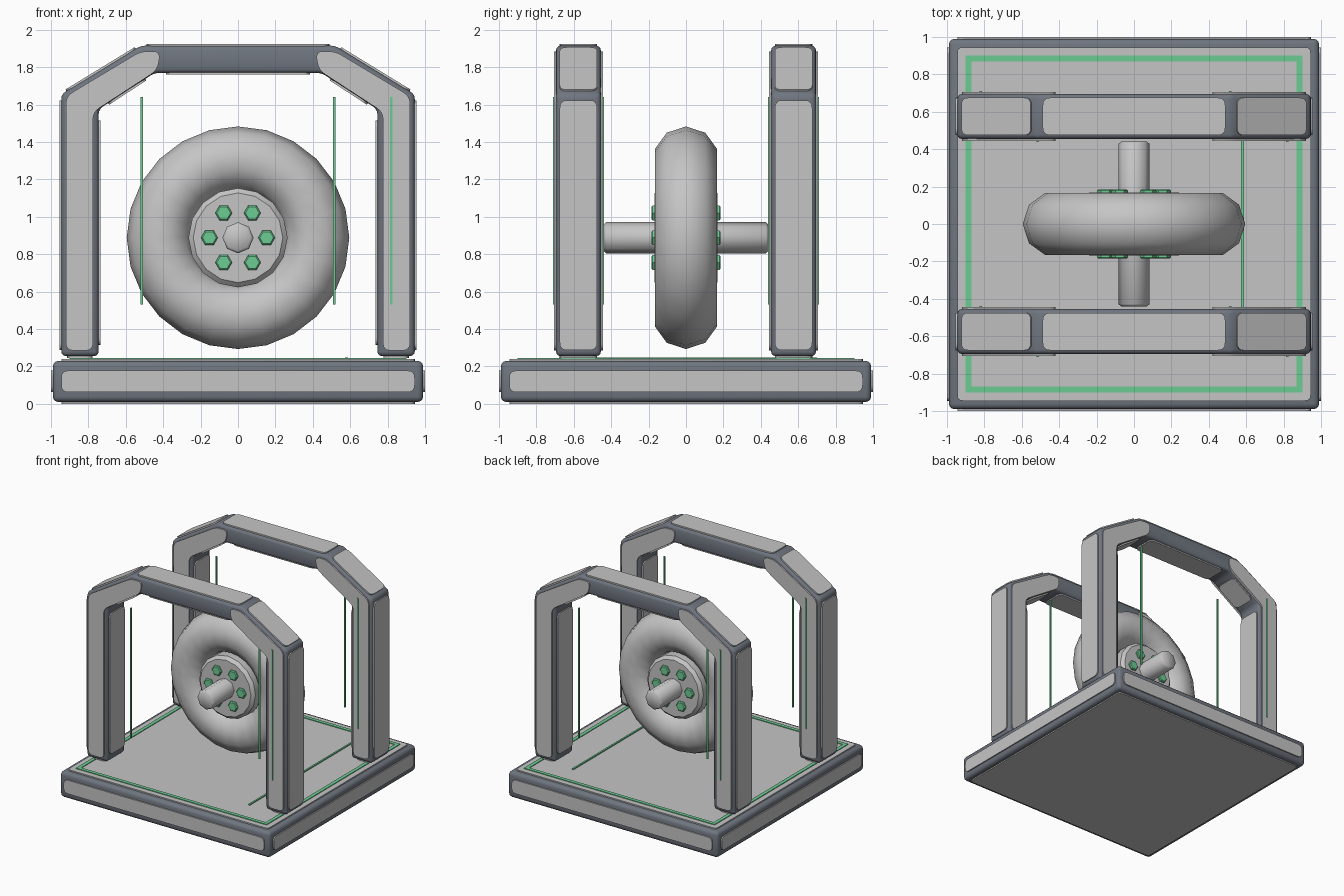
import bpy, bmesh, math
from mathutils import Vector, Matrix

cube = bpy.data.objects.get("Cube")
if cube:
    bpy.data.objects.remove(cube)

X, Y, Z = Vector((1, 0, 0)), Vector((0, 1, 0)), Vector((0, 0, 1))


def material(name, rgb):
    m = bpy.data.materials.new(name)
    m.use_nodes = True
    m.diffuse_color = (*rgb, 1)
    m.node_tree.nodes["Principled BSDF"].inputs["Base Color"].default_value = (*rgb, 1)
    return m


LIGHT = material("light grey", (0.56, 0.56, 0.56))
DARK = material("dark slate", (0.16, 0.18, 0.215))
GREEN = material("green", (0.15, 0.60, 0.29))


def frame(origin, u, v):
    m = Matrix((u, v, u.cross(v))).transposed().to_4x4()
    m.translation = origin
    return m


def rounded(points, r):
    """Round every corner of a 2D outline."""
    out = []
    for i, p in enumerate(points):
        p, a, b = Vector(p), Vector(points[i - 1]), Vector(points[(i + 1) % len(points)])
        s, e = p + (a - p).normalized() * r, p + (b - p).normalized() * r
        for k in range(5):
            t = k / 4
            out.append(s * (1 - t) ** 2 + p * 2 * t * (1 - t) + e * t * t)
    return out


def rect(w, h):
    return [(-w, -h), (w, -h), (w, h), (-w, h)]


def ngon(n, r, turn=0.0):
    return [(r * math.cos(turn + math.tau * i / n), r * math.sin(turn + math.tau * i / n))
            for i in range(n)]


def smooth(ob, angle):
    bpy.ops.object.select_all(action='DESELECT')
    ob.select_set(True)
    bpy.context.view_layer.objects.active = ob
    bpy.ops.object.shade_smooth_by_angle(angle=math.radians(angle))


def prism(name, outline, mat, fr, lo, hi, bevel=0, rims_only=False, angle=35):
    """Extrude a 2D outline along the frame normal, optionally bevelled."""
    bm = bmesh.new()
    rings = [[bm.verts.new(fr @ Vector((p[0], p[1], h))) for p in outline] for h in (lo, hi)]
    caps = [bm.faces.new(r) for r in rings]
    n = len(outline)
    for i in range(n):
        j = (i + 1) % n
        bm.faces.new((rings[0][i], rings[0][j], rings[1][j], rings[1][i]))
    bmesh.ops.recalc_face_normals(bm, faces=bm.faces[:])
    if bevel:
        rims = [e for f in caps for e in f.edges]
        bmesh.ops.bevel(bm, geom=rims if rims_only else bm.edges[:], offset=bevel,
                        segments=1 if rims_only else 3, profile=0.5, affect='EDGES')
    me = bpy.data.meshes.new(name)
    bm.to_mesh(me)
    bm.free()
    me.materials.append(mat)
    ob = bpy.data.objects.new(name, me)
    bpy.context.collection.objects.link(ob)
    smooth(ob, angle)
    return ob


def panel(name, outline, fr, radius=0.04):
    return prism(name, rounded(outline, radius), LIGHT, fr, -0.01, 0.01)


# Base slab with a panel on every side
prism("base", rect(0.99, 0.99), DARK, frame(Z * 0.01, X, Y), 0, 0.22, 0.03)
panel("base_top_panel", rect(0.945, 0.945), frame(Z * 0.23, X, Y), 0.03)
panel("base_bottom_panel", rect(0.945, 0.945), frame(Z * 0.01, X, -Y), 0.03)
for side, n in (("front", -Y), ("back", Y), ("left", X), ("right", -X)):
    panel(f"base_{side}_panel", rect(0.945, 0.058), frame(n * 0.99 + Z * 0.12, Z.cross(n), Z))

# Green floor border and floor line
for k in range(4):
    n = Matrix.Rotation(k * math.pi / 2, 3, 'Z') @ X
    prism("floor_border", rect(0.015, 0.9), GREEN, frame(n * 0.885, n, Z.cross(n)), 0.235, 0.246)
prism("floor_line", rect(0.007, 0.69), GREEN, frame(X * 0.58 + Y * 0.01, X, Y), 0.235, 0.249)

# Two arches: dark frame, edge panels, bent face panels and thin green rods
half = [(-0.945, 0.255), (-0.945, 1.655), (-0.52, 1.915)]
inner = [(0.445, 1.77), (0.745, 1.575), (0.745, 0.255)]
profile = (half + [(-x, z) for x, z in reversed(half)]
           + inner[::-1] + [(-x, z) for x, z in inner])
bent = [(0.92, 0.285), (0.92, 1.645), (0.52, 1.885), (0.415, 1.885),
        (0.43, 1.785), (0.775, 1.56), (0.775, 0.285)]
DEPTH = 0.12

for place, yc in (("front", -0.575), ("back", 0.575)):
    mid = Y * yc
    prism(f"{place}_arch", profile, DARK, frame(mid, X, Z), -DEPTH, DEPTH, 0.025)
    for i, a in enumerate(profile):
        b = profile[(i + 1) % len(profile)]
        a, b = Vector((a[0], yc, a[1])), Vector((b[0], yc, b[1]))
        inset = 0.06 if 6 <= i <= 10 else 0.032
        panel(f"{place}_arch_edge_panel", rect((b - a).length / 2 - inset, 0.1),
              frame((a + b) / 2, (b - a).normalized(), Y))
    for s in (-1, 1):
        face = frame(mid + Y * s * DEPTH, X * -s, Z)
        for m in (-1, 1):
            panel(f"{place}_arch_bent_panel", [(m * x, z) for x, z in bent], face)
        for x in (0.515 * s, -0.82 * s):
            prism(f"{place}_arch_rod", rect(0.006, 0.006), GREEN,
                  frame(mid + Vector((x, s * (DEPTH + 0.011), 1.085)), X, Y), -0.555, 0.555)

# Wheel: tyre, hub, axle and bolts
centre = Z * 0.888
bpy.ops.mesh.primitive_torus_add(major_segments=24, minor_segments=10, major_radius=0.42,
                                 minor_radius=0.175, location=centre,
                                 rotation=(math.pi / 2, 0, 0))
tyre = bpy.context.object
tyre.name = "tyre"
tyre.data.materials.append(LIGHT)
smooth(tyre, 60)

wheel = frame(centre, X, Z)
prism("hub", ngon(16, 0.265), LIGHT, wheel, -0.168, 0.168, 0.025, True)
prism("axle", ngon(8, 0.083, math.pi / 2), LIGHT, wheel, -0.44, 0.44, 0.012, True, 50)
for s in (-1, 1):
    for x, z in ngon(6, 0.153):
        prism("hub_bolt", ngon(6, 0.045), GREEN,
              frame(centre + Vector((x, s * 0.16, z)), X * -s, Z), 0, 0.025, 0.007, True)
